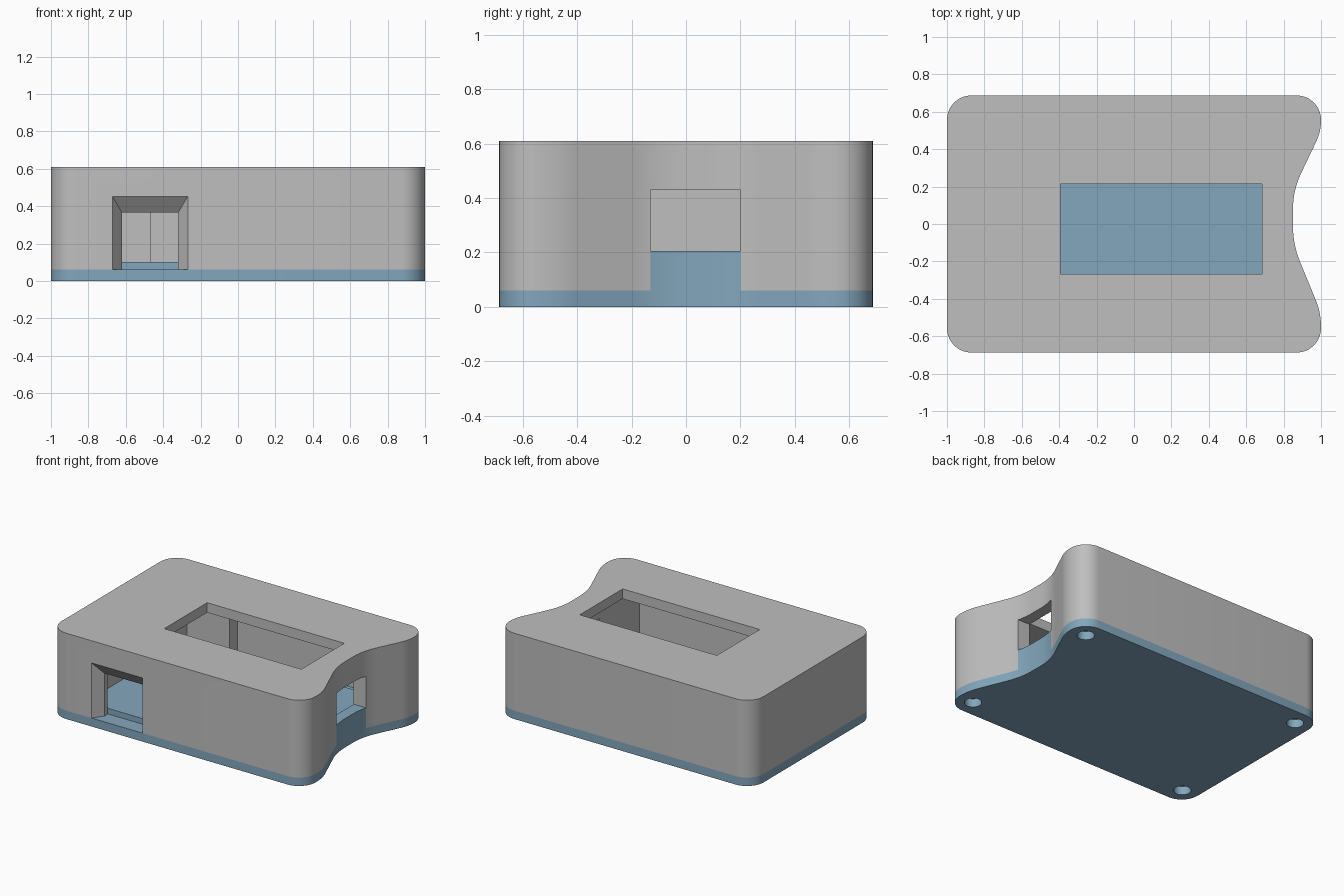
import bpy, bmesh, math
from mathutils import Vector

if "Cube" in bpy.data.objects:
    bpy.data.objects.remove(bpy.data.objects["Cube"])


def material(name, rgb):
    m = bpy.data.materials.new(name)
    m.diffuse_color = (*rgb, 1)
    m.use_nodes = True
    m.node_tree.nodes["Principled BSDF"].inputs["Base Color"].default_value = m.diffuse_color
    return m


GREY = material("light grey", (0.52, 0.52, 0.52))
BLUE = material("soft blue", (0.227, 0.386, 0.509))


def loft(name, loops, mat):
    """Closed solid through matching loops of 3D points."""
    bm = bmesh.new()
    rings = [[bm.verts.new(p) for p in loop] for loop in loops]
    n = len(rings[0])
    for a, b in zip(rings, rings[1:]):
        for i in range(n):
            j = (i + 1) % n
            bm.faces.new((a[i], a[j], b[j], b[i]))
    bm.faces.new(rings[0])
    bm.faces.new(rings[-1])
    bmesh.ops.recalc_face_normals(bm, faces=bm.faces)
    me = bpy.data.meshes.new(name)
    bm.to_mesh(me)
    bm.free()
    me.materials.append(mat)
    ob = bpy.data.objects.new(name, me)
    bpy.context.collection.objects.link(ob)
    return ob


def prism(name, pts, z0, z1, mat):
    return loft(name, [[(x, y, z) for x, y in pts] for z in (z0, z1)], mat)


def rect(x0, x1, y0, y1):
    return [(x0, y0), (x1, y0), (x1, y1), (x0, y1)]


def circle(cx, cy, r, n=24):
    return [(cx + r * math.cos(2 * math.pi * i / n),
             cy + r * math.sin(2 * math.pi * i / n)) for i in range(n)]


def filleted(corners, steps=10):
    """Polygon of (x, y, tangent length) corners, each rounded by an arc."""
    out = []
    n = len(corners)
    for i, (x, y, t) in enumerate(corners):
        v = Vector((x, y))
        to_prev = (Vector(corners[i - 1][:2]) - v).normalized()
        to_next = (Vector(corners[(i + 1) % n][:2]) - v).normalized()
        turn = math.pi - to_prev.angle(to_next)
        h = 4 / 3 * math.tan(turn / 4) / math.tan(turn / 2)
        a, d = v + to_prev * t, v + to_next * t
        b, c = a.lerp(v, h), d.lerp(v, h)
        for k in range(steps + 1):
            s = k / steps
            p = (a * (1 - s) ** 3 + b * 3 * s * (1 - s) ** 2
                 + c * 3 * s * s * (1 - s) + d * s ** 3)
            out.append((p.x, p.y))
    return out


def cut(ob, cutter):
    mod = ob.modifiers.new("cut", 'BOOLEAN')
    mod.operation = 'DIFFERENCE'
    mod.solver = 'EXACT'
    mod.object = cutter
    bpy.context.view_layer.objects.active = ob
    bpy.ops.object.modifier_apply(modifier=mod.name)
    bpy.data.objects.remove(cutter, do_unlink=True)


# Outline with rounded corners and a shallow waist on the right side
HY = 0.687
outline = filleted([
    (-1, -HY, 0.13), (1, -HY, 0.13), (1, -0.475, 0.075), (0.85, -0.11, 0.10),
    (0.85, 0.18, 0.10), (1, 0.495, 0.06), (1, HY, 0.13), (-1, HY, 0.13)])

BASE, FLOOR, CEIL, TOP = 0.06, 0.10, 0.54, 0.61
INNER = 0.77
PORT = (-0.13, 0.20)
screws = [(sx * 0.88, sy * 0.565) for sx in (-1, 1) for sy in (-1, 1)]

# Upper shell: hollow body with a recess in the back wall
shell = prism("shell", outline, BASE, TOP, GREY)
cavity = [(-0.8, -0.58), (INNER, -0.58), (INNER, 0.57), (0.6, 0.57),
          (0.6, 0.66), (-0.465, 0.66), (-0.465, 0.57), (-0.8, 0.57)]
cut(shell, prism("cavity_cutter", cavity, -0.1, CEIL, GREY))

# Display window in the lid
cut(shell, prism("window_cutter", rect(-0.393, 0.685, -0.267, 0.215), 0.5, 0.8, GREY))

# Side port
cut(shell, prism("port_cutter", rect(0.7, 1.2, *PORT), -0.1, 0.43, GREY))

# Front plug opening, tapered on the sides and top, straight at the inside
front = [(-0.72, -0.22, 0.535, -0.755), (-0.62, -0.32, 0.365, -0.615),
         (-0.62, -0.32, 0.365, -0.50)]
cut(shell, loft("front_cutter", [
    [(a, y, -0.1), (b, y, -0.1), (b, y, z), (a, y, z)] for a, b, z, y in front], GREY))

# Base plate with an upright tongue that fills the lower part of the port
base = prism("base_plate", outline, 0, 0.205, BLUE)
around = [(-1.2, -1), (1.2, -1), (1.2, PORT[0]), (INNER, PORT[0]),
          (INNER, PORT[1]), (1.2, PORT[1]), (1.2, 1), (-1.2, 1)]
cut(base, prism("tongue_cutter", around, BASE, 0.4, BLUE))

# Screw holes through the base with pilot holes in the shell
for x, y in screws:
    cut(base, prism("hole_cutter", circle(x, y, 0.056), -0.1, 0.3, BLUE))
    cut(shell, prism("pilot_cutter", circle(x, y, 0.03, 16), -0.1, 0.4, GREY))

# Raised floor that locates the shell on the base
lip = prism("floor_lip", rect(-0.795, INNER - 0.005, -0.575, 0.565), 0.05, FLOOR, BLUE)

for ob in (shell, base, lip):
    bpy.ops.object.select_all(action='DESELECT')
    ob.select_set(True)
    bpy.context.view_layer.objects.active = ob
    bpy.ops.object.shade_smooth_by_angle(angle=math.radians(30))
